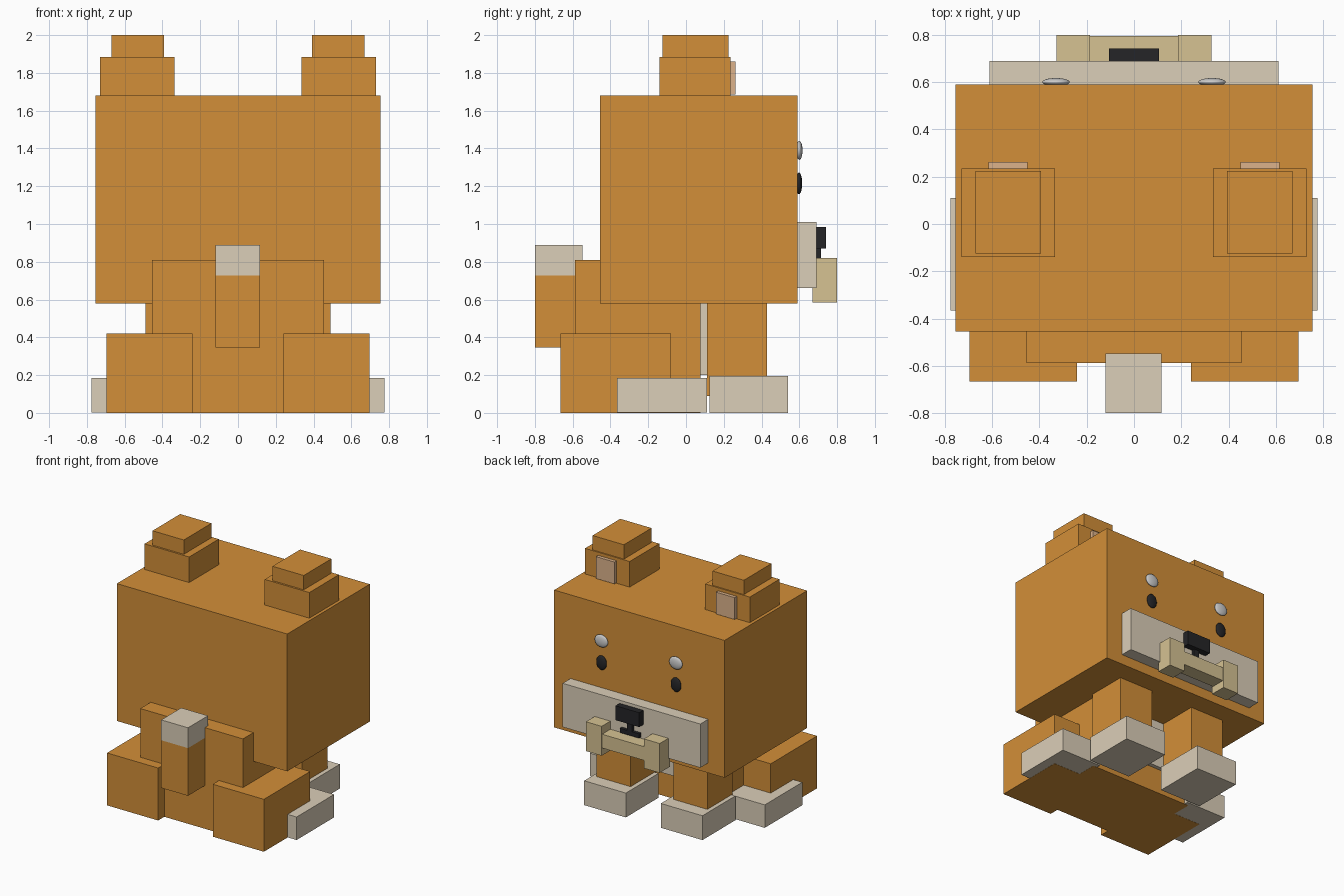
import bpy, bmesh
from mathutils import Matrix

if "Cube" in bpy.data.objects:
    bpy.data.objects.remove(bpy.data.objects["Cube"])


def material(name, rgb):
    m = bpy.data.materials.new(name)
    m.diffuse_color = (*rgb, 1)
    m.use_nodes = True
    m.node_tree.nodes["Principled BSDF"].inputs["Base Color"].default_value = m.diffuse_color
    return m


FUR = material("orange_fur", (0.65, 0.275, 0.04))
CREAM = material("cream", (0.71, 0.62, 0.48))
INNER = material("inner_ear", (0.72, 0.45, 0.26))
BONE = material("bone", (0.67, 0.54, 0.29))
BLACK = material("black", (0.018, 0.018, 0.02))
WHITE = material("white", (0.8, 0.8, 0.8))


def finish(name, bm, mat):
    me = bpy.data.meshes.new(name)
    bm.to_mesh(me)
    bm.free()
    me.materials.append(mat)
    ob = bpy.data.objects.new(name, me)
    bpy.context.collection.objects.link(ob)
    return ob


def box(name, mat, x, y, z):
    """Box from (min, max) ranges on each axis."""
    bm = bmesh.new()
    mid = [(a + b) / 2 for a, b in (x, y, z)]
    size = [b - a for a, b in (x, y, z)]
    bmesh.ops.create_cube(bm, size=1, matrix=Matrix.Translation(mid) @ Matrix.Diagonal((*size, 1)))
    return finish(name, bm, mat)


def pair(name, mat, x, y, z):
    """Same box on both sides of x = 0."""
    box(name + "_right", mat, x, y, z)
    box(name + "_left", mat, (-x[1], -x[0]), y, z)


def disc(name, mat, centre, radii):
    """Flattened smooth ball."""
    bm = bmesh.new()
    bmesh.ops.create_uvsphere(bm, u_segments=32, v_segments=16, radius=1,
                              matrix=Matrix.Translation(centre) @ Matrix.Diagonal((*radii, 1)))
    for f in bm.faces:
        f.smooth = True
    return finish(name, bm, mat)


# Head and ears
box("head", FUR, (-0.755, 0.755), (-0.455, 0.59), (0.58, 1.68))
pair("ear_base", FUR, (0.335, 0.73), (-0.14, 0.235), (1.68, 1.885))
pair("ear_tip", FUR, (0.393, 0.67), (-0.125, 0.225), (1.885, 2.0))
pair("inner_ear", INNER, (0.45, 0.615), (0.2, 0.262), (1.685, 1.86))

# Face
box("muzzle", CREAM, (-0.61, 0.61), (0.58, 0.69), (0.66, 1.01))
box("nose", BLACK, (-0.105, 0.105), (0.69, 0.742), (0.87, 0.985))
box("nose_stem", BLACK, (-0.022, 0.022), (0.685, 0.715), (0.79, 0.88))
box("mouth", BLACK, (-0.085, 0.085), (0.685, 0.715), (0.765, 0.8))
for side, s in (("right", 1), ("left", -1)):
    disc("eye_" + side, BLACK, (s * 0.33, 0.598, 1.215), (0.045, 0.017, 0.057))
    disc("brow_" + side, WHITE, (s * 0.33, 0.6, 1.39), (0.058, 0.017, 0.05))

# Bone held in the mouth
box("bone_bar", BONE, (-0.19, 0.19), (0.68, 0.795), (0.645, 0.755))
pair("bone_end", BONE, (0.187, 0.327), (0.67, 0.8), (0.585, 0.82))

# Body and chest
box("body", FUR, (-0.455, 0.455), (-0.587, 0.078), (0, 0.81))
box("chest", CREAM, (-0.35, 0.35), (0.07, 0.11), (0.2, 0.59))

# Legs and paws
pair("front_leg", FUR, (0.19, 0.49), (0.11, 0.43), (0.09, 0.6))
pair("front_paw", CREAM, (0.155, 0.524), (0.125, 0.54), (0, 0.195))
pair("thigh", FUR, (0.242, 0.695), (-0.665, -0.08), (0, 0.42))
pair("hind_paw", CREAM, (0.42, 0.775), (-0.365, 0.11), (0.001, 0.185))

# Tail
box("tail", FUR, (-0.12, 0.117), (-0.8, -0.547), (0.345, 0.727))
box("tail_tip", CREAM, (-0.12, 0.117), (-0.8, -0.547), (0.727, 0.89))
